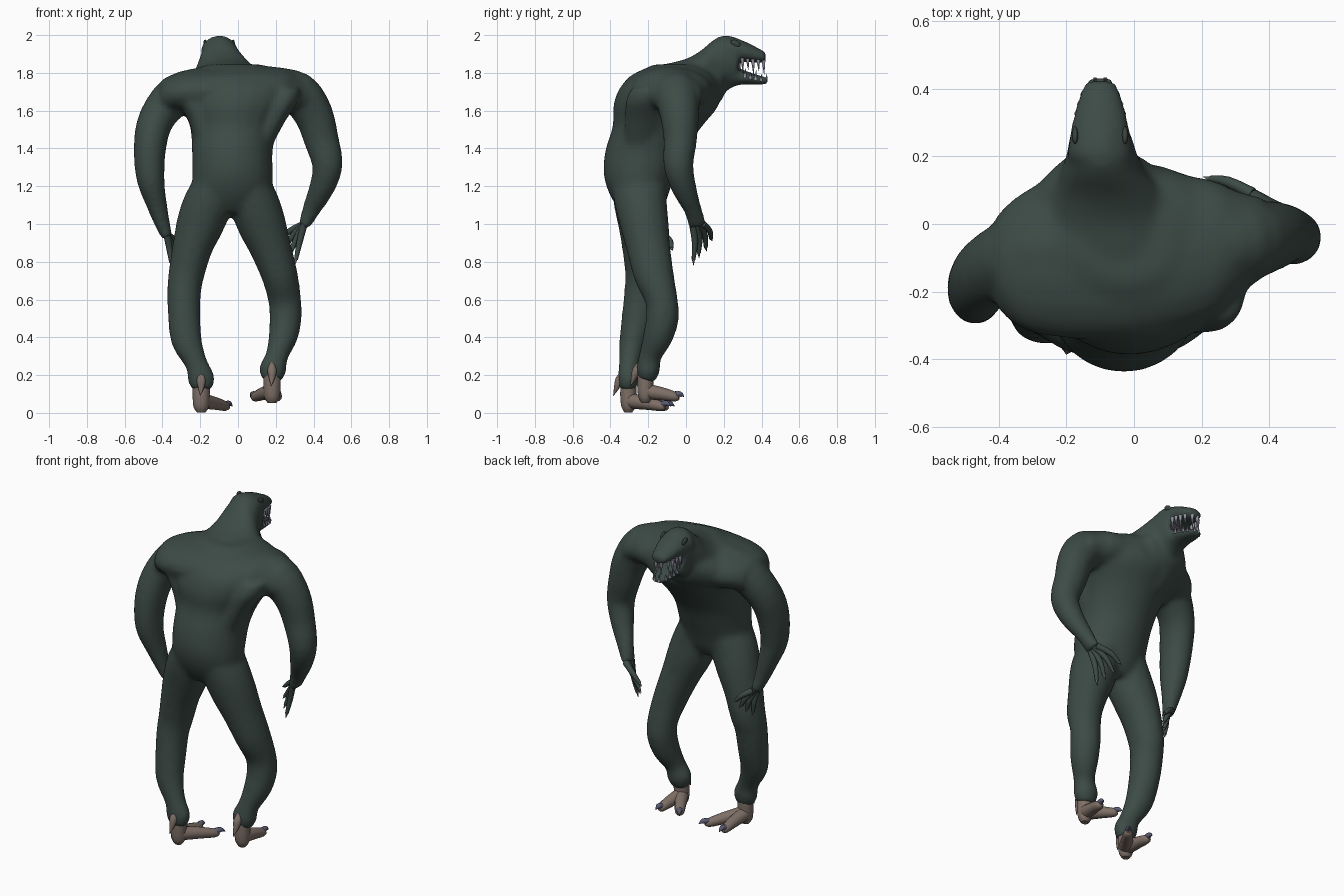
import bpy, bmesh, math
from mathutils import Vector

X, Y, Z = Vector((1, 0, 0)), Vector((0, 1, 0)), Vector((0, 0, 1))


def material(name, rgb):
    m = bpy.data.materials.new(name)
    m.diffuse_color = (*rgb, 1)
    return m


SKIN = material("dark green skin", (0.046, 0.070, 0.060))
EYE = material("dull green eye", (0.040, 0.055, 0.050))
FOOT = material("brown foot", (0.21, 0.16, 0.135))
CLAW = material("blue grey claw", (0.10, 0.10, 0.17))
NAIL = material("grey brown nail", (0.15, 0.14, 0.125))
TOOTH = material("grey tooth", (0.30, 0.30, 0.37))
MOUTH = material("dark purple mouth", (0.055, 0.045, 0.075))


def spline(rings, n):
    """Catmull-Rom interpolation of (x, y, z, ru, rv) rings."""
    out = []
    for i in range(len(rings) - 1):
        a, b = rings[max(i - 1, 0)], rings[i]
        c, d = rings[i + 1], rings[min(i + 2, len(rings) - 1)]
        for k in range(n):
            t = k / n
            out.append([0.5 * (2 * q + (r - p) * t + (2 * p - 5 * q + 4 * r - s) * t * t
                               + (3 * q - p - 3 * r + s) * t ** 3)
                        for p, q, r, s in zip(a, b, c, d)])
    out.append(list(rings[-1]))
    return out


def tube(bm, rings, side=X, axis=None, seg=16, n=3):
    """Closed elliptical tube; ru lies along side, rv across it."""
    pts = spline(rings, n)
    loops = []
    for i, p in enumerate(pts):
        c = Vector(p[:3])
        t = axis or (Vector(pts[min(i + 1, len(pts) - 1)][:3])
                     - Vector(pts[max(i - 1, 0)][:3])).normalized()
        u = (side - t * side.dot(t)).normalized()
        v = t.cross(u)
        loops.append([bm.verts.new(c + u * p[3] * math.cos(a) + v * p[4] * math.sin(a))
                      for a in (2 * math.pi * k / seg for k in range(seg))])
    for a, b in zip(loops, loops[1:]):
        for k in range(seg):
            j = (k + 1) % seg
            bm.faces.new((a[k], a[j], b[j], b[k]))
    bm.faces.new(loops[0][::-1])
    bm.faces.new(loops[-1])


def finish(bm, name, mat):
    bmesh.ops.recalc_face_normals(bm, faces=bm.faces)
    me = bpy.data.meshes.new(name)
    for f in bm.faces:
        f.smooth = len(f.verts) == 4
    bm.to_mesh(me)
    bm.free()
    me.materials.append(mat)
    ob = bpy.data.objects.new(name, me)
    bpy.context.collection.objects.link(ob)
    return ob


def part(name, mat, tubes, **kw):
    bm = bmesh.new()
    for r in tubes:
        tube(bm, r, **kw)
    return finish(bm, name, mat)


# ---- body: overlapping tubes fused into one skin
bm = bmesh.new()
# torso
tube(bm, [(-.03, -.24, 1.06, .12, .10), (-.03, -.245, 1.12, .18, .14),
          (-.03, -.25, 1.20, .21, .172), (-.03, -.24, 1.29, .213, .198),
          (-.03, -.21, 1.40, .215, .215), (-.02, -.15, 1.52, .235, .238),
          (-.01, -.105, 1.63, .295, .28), (0, -.085, 1.73, .325, .26),
          (-.01, -.06, 1.80, .26, .20), (-.02, -.05, 1.845, .14, .12)], axis=Z, seg=24)
# shoulder girdle: broad back and breast
tube(bm, [(-.41, -.11, 1.67, .13, .09), (-.35, -.11, 1.69, .19, .10),
          (-.24, -.10, 1.70, .235, .12), (0, -.09, 1.71, .25, .13),
          (.22, -.075, 1.71, .21, .12), (.30, -.06, 1.70, .16, .108),
          (.38, -.04, 1.67, .12, .09)], side=Y, axis=X, seg=20)
# back muscles narrowing from the shoulders to the waist
for s in (-1, 1):
    tube(bm, [(s * .255, -.20, 1.72, .075, .09), (s * .235, -.215, 1.65, .085, .105),
              (s * .185 - .005, -.225, 1.55, .075, .10),
              (s * .145 - .02, -.235, 1.42, .06, .09),
              (s * .12 - .03, -.25, 1.30, .04, .06)], axis=Z)
# breast running up to the throat
tube(bm, [(-.07, .0, 1.70, .27, .12), (-.08, .09, 1.71, .225, .125),
          (-.085, .15, 1.73, .17, .115), (-.09, .20, 1.76, .11, .09)], axis=Y, seg=20)
# neck and back of the head
tube(bm, [(-.04, -.10, 1.68, .25, .17), (-.06, .0, 1.69, .22, .185),
          (-.07, .08, 1.72, .18, .20), (-.09, .15, 1.79, .13, .19),
          (-.095, .21, 1.85, .103, .152), (-.10, .275, 1.86, .09, .125)], axis=Y, seg=24)
# upper and lower jaw
tube(bm, [(-.10, .20, 1.92, .10, .08), (-.10, .30, 1.915, .085, .058),
          (-.10, .37, 1.895, .067, .044), (-.10, .425, 1.882, .047, .028)], axis=Y)
tube(bm, [(-.10, .20, 1.78, .08, .065), (-.10, .30, 1.778, .07, .04),
          (-.10, .37, 1.764, .058, .029), (-.10, .435, 1.758, .042, .018)], axis=Y)
# left leg, right leg
tube(bm, [(-.11, -.25, 1.25, .10, .15), (-.155, -.245, 1.12, .13, .14),
          (-.20, -.23, 1.0, .127, .13),
          (-.24, -.22, .88, .108, .12), (-.27, -.215, .75, .097, .11),
          (-.285, -.23, .65, .091, .097), (-.285, -.25, .52, .087, .09),
          (-.272, -.28, .38, .082, .074), (-.22, -.30, .26, .06, .056),
          (-.195, -.305, .18, .074, .057), (-.19, -.31, .12, .052, .042)])
tube(bm, [(.05, -.25, 1.25, .10, .15), (.085, -.24, 1.12, .13, .14),
          (.125, -.22, 1.0, .13, .13),
          (.17, -.20, .88, .112, .117), (.22, -.17, .73, .097, .107),
          (.247, -.13, .60, .088, .087), (.252, -.125, .50, .086, .088),
          (.238, -.15, .40, .078, .08), (.205, -.19, .30, .06, .06),
          (.185, -.20, .23, .075, .064), (.18, -.21, .17, .052, .046)])
# left arm, right arm
tube(bm, [(-.20, -.07, 1.72, .12, .11), (-.33, -.09, 1.68, .12, .11),
          (-.43, -.14, 1.56, .11, .097), (-.465, -.185, 1.42, .105, .088),
          (-.465, -.205, 1.25, .09, .076), (-.435, -.185, 1.12, .069, .058),
          (-.40, -.165, 1.0, .048, .042), (-.375, -.15, .93, .045, .03)], side=Y)
tube(bm, [(.20, -.06, 1.72, .12, .11), (.32, -.05, 1.69, .122, .115),
          (.40, -.035, 1.58, .105, .105), (.44, -.03, 1.45, .09, .094),
          (.474, -.04, 1.31, .08, .082), (.443, -.01, 1.19, .067, .068),
          (.39, .035, 1.08, .048, .05), (.35, .062, .99, .05, .032)], side=Y)
body = finish(bm, "body", SKIN)
rm = body.modifiers.new("fuse", 'REMESH')
rm.mode = 'VOXEL'
rm.voxel_size = 0.013
rm.use_smooth_shade = True
sm = body.modifiers.new("soften", 'SMOOTH')
sm.factor, sm.iterations = 0.5, 16

# ---- hands: four clawed fingers each, bent at the knuckle
hands = {
    "right": (Vector((.35, .062, 1.0)),
              [(.30, .04, .78), (.265, .07, .82), (.23, .11, .855), (.205, .14, .91)]),
    "left": (Vector((-.375, -.145, .94)),
             [(-.35, -.15, .77), (-.32, -.125, .79), (-.295, -.10, .82), (-.275, -.07, .86)]),
}
for label, (wrist, tips) in hands.items():
    fingers, nails = [], []
    for i, tip in enumerate(tips):
        tip = Vector(tip)
        base = wrist + Y * (i - 1.5) * .018
        mid = base.lerp(tip, .5) + Vector((0, .01, .01))
        end = base.lerp(tip, .86)
        fingers.append([(*base, .019, .019), (*mid, .016, .016), (*end, .010, .010)])
        nails.append([(*base.lerp(tip, .84), .009, .009), (*tip, .001, .001)])
    part(label + "_fingers", SKIN, fingers, side=Y, seg=8)
    part(label + "_finger_claws", NAIL, nails, side=Y, seg=6)

# ---- feet: two toes, claws and a heel spur each
feet = {
    "left": (Vector((-.195, -.305, 0)), .0, [(-.185, -.06), (-.03, -.08)]),
    "right": (Vector((.18, -.215, 0)), .05, [(.215, -.01), (.065, -.025)]),
}
for label, (heel, lift, tips) in feet.items():
    toes, claws = [], []
    top = heel + Z * (lift + .15)
    low = heel + Z * (lift + .045)
    toes.append([(*top, .046, .042), (*(heel + Z * (lift + .08)), .045, .043),
                 (*(heel + Z * (lift + .03)), .040, .036),
                 (*(heel + Z * (lift + .002)), .022, .02)])
    for tx, ty in tips:
        tip = Vector((tx, ty, lift + .035))
        a, b = low.lerp(tip, .45), low.lerp(tip, .78)
        toes.append([(*(low + Z * .02), .042, .042),
                     (a.x, a.y, lift + .05, .034, .034),
                     (b.x, b.y, lift + .035, .026, .025),
                     (*low.lerp(tip, .86), .012, .012)])
        c = low.lerp(tip, .9)
        claws.append([(b.x, b.y, lift + .045, .019, .017),
                      (c.x, c.y, lift + .050, .015, .014),
                      (*tip, .001, .001)])
    part(label + "_foot", FOOT, toes, seg=12)
    part(label + "_toe_claws", CLAW, claws, seg=8)
    part(label + "_heel_spur", FOOT,
         [[(*(top + Vector((0, -.02, .08))), .006, .006),
           (*(top + Vector((0, -.045, .03))), .024, .022),
           (*(top + Vector((.0, -.06, -.01))), .018, .016),
           (*(top + Vector((-.005, -.08, -.06))), .001, .001)]], seg=8)

# ---- mouth lining between the jaws
part("mouth_lining", MOUTH,
     [[(-.10, .24, 1.84, .07, .06), (-.10, .288, 1.833, .066, .045)]], axis=Y)

# ---- teeth along both jaws, mirrored about the head's middle
upper, lower = [], []
for i in range(5):
    y = .298 + i * .028
    w = (.070, .066, .058, .048, .018)[i]
    big = (.062, .04, .066, .04, .055)[i]
    for s in (-1, 1):
        x = -.10 + s * w
        zt, zb = 1.880 - i * .003, 1.787 - i * .006
        upper.append([(x, y, zt, .011, .012),
                      (x, y + .004, zt - big - .022, .001, .001)])
        x = -.10 + s * w * .84
        lower.append([(x, y + .014, zb - .012, .009, .010),
                      (x, y + .018, zb + big * .6, .001, .001)])
part("upper_teeth", TOOTH, upper, seg=6, n=1)
part("lower_teeth", TOOTH, lower, seg=6, n=1)

# ---- eyes
part("eyes", EYE, [[(-.10 + s * .074, .262 + d, 1.956 - d * .3, r * .5, r)
                    for d, r in ((-.026, .002), (-.018, .013), (0, .019),
                                 (.018, .013), (.026, .002))]
                   for s in (-1, 1)], axis=Y, seg=12)
